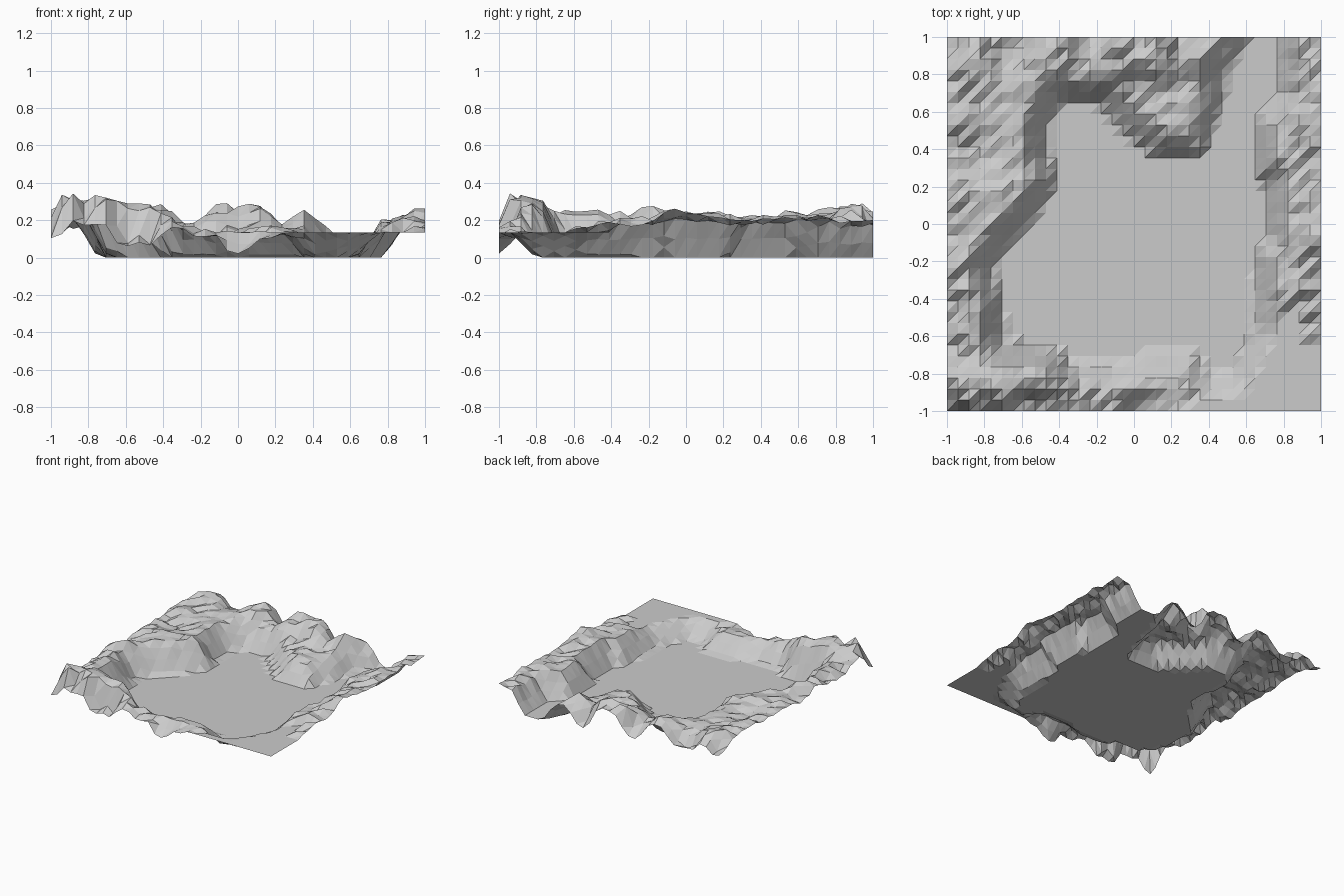
import bpy, random
from mathutils import Vector
from mathutils.geometry import intersect_point_line

random.seed(4)
N = 34              # cells per side
PLATEAU = 0.135     # level of the flat south-east shelf

# Shoreline of the flat basin floor, counter-clockwise (opens through the north edge)
shore = [Vector(p) for p in [
    (0.78, 1.2), (0.62, 1.2), (0.60, 0.97), (0.48, 0.82), (0.47, 0.64), (0.42, 0.53),
    (0.38, 0.36), (0.12, 0.36), (-0.06, 0.52), (-0.18, 0.65), (-0.40, 0.65),
    (-0.47, 0.54), (-0.47, 0.36), (-0.41, 0.23), (-0.53, 0.05), (-0.70, -0.13),
    (-0.77, -0.25), (-0.71, -0.42), (-0.70, -0.63), (-0.42, -0.68), (-0.35, -0.76),
    (-0.11, -0.76), (0.05, -0.70), (0.32, -0.70), (0.40, -0.82), (0.52, -0.79),
    (0.64, -0.55), (0.65, -0.12), (0.71, -0.08), (0.71, 0.22), (0.65, 0.28),
    (0.65, 0.56), (0.78, 0.71)]]

# Key heights of the surrounding land: (x, y, z)
keys = [
    # south edge
    (-1, -1, .11), (-.82, -1, .18), (-.6, -1, .05), (-.47, -1, .07), (-.35, -1, .17),
    (-.18, -1, .12), (0, -1, .01), (.14, -1, .11), (.3, -1, .135),
    # south rim
    (-.88, -.9, .34), (-.71, -.88, .34), (-.56, -.84, .28), (-.41, -.82, .29),
    (-.25, -.86, .16), (0, -.86, .135), (.25, -.86, .135),
    # west rim, the hollow behind it, and the edge
    (-.9, -.55, .23), (-.9, -.2, .25), (-.75, .1, .24), (-.58, .25, .22),
    (-.85, .4, .18), (-.6, .55, .21), (-1, -.55, .18), (-1, -.1, .18), (-1, .5, .22),
    # north-west and north, falling to the outer edge
    (-.88, .85, .25), (-.6, .82, .22), (-.3, .78, .17), (-.42, .9, .28), (-1, 1, .14),
    (-.65, 1, .11), (-.2, 1, .08), (.25, 1, .05), (-.1, .9, .27), (.12, .9, .28), (.35, .88, .23),
    # peninsula
    (.0, .68, .15), (.22, .52, .16), (.28, .74, .14),
    # east rim
    (.9, .85, .19), (.84, .5, .20), (1, .6, .22), (.87, .1, .20), (1, 0, .25),
    (.86, -.25, .19), (1, -.35, .18), (.9, -.6, .14)]


def in_basin(p):
    inside = False
    for a, b in zip(shore, shore[1:] + shore[:1]):
        if (a.y > p.y) != (b.y > p.y):
            if p.x < a.x + (p.y - a.y) * (b.x - a.x) / (b.y - a.y):
                inside = not inside
    return inside


def shore_distance(p):
    best = 9
    for a, b in zip(shore, shore[1:] + shore[:1]):
        q, t = intersect_point_line(p, a, b)
        q = Vector((q[0], q[1]))
        q = a if t < 0 else b if t > 1 else q
        best = min(best, (p - q).length)
    return best


def land_height(p):
    total = weight = 0
    for x, y, z in keys:
        w = 1 / (((p.x - x) ** 2 + (p.y - y) ** 2) ** 1.75 + 1e-5)
        total += w * z
        weight += w
    return total / weight


def height(x, y):
    p = Vector((x, y))
    if in_basin(p):
        return 0.0
    shelf = x - y > 1.24 and not (x > 0.9 and y > -0.6)
    if shelf:
        land = PLATEAU
    else:
        # craggy along the outer band, gentle inside
        rough = 0.035 if 0.85 < max(abs(x), abs(y)) < 0.99 else 0.014
        land = land_height(p) + random.uniform(-rough, rough)
        if -0.9 < y < 0.9 and land < PLATEAU:
            land = PLATEAU
    return max(0.0, land * min(1, (shore_distance(p) + 0.01) / 0.13))


# Terrain sheet: triangulated height grid with flat facets
verts, faces = [], []
for j in range(N + 1):
    for i in range(N + 1):
        x, y = 2 * i / N - 1, 2 * j / N - 1
        verts.append((x, y, height(x, y)))
for j in range(N):
    for i in range(N):
        a = j * (N + 1) + i
        b, c, d = a + 1, a + N + 2, a + N + 1
        faces += [(a, b, c), (a, c, d)]

mesh = bpy.data.meshes.new("terrain")
mesh.from_pydata(verts, [], faces)
mesh.update()
bpy.context.collection.objects.link(bpy.data.objects.new("terrain", mesh))
